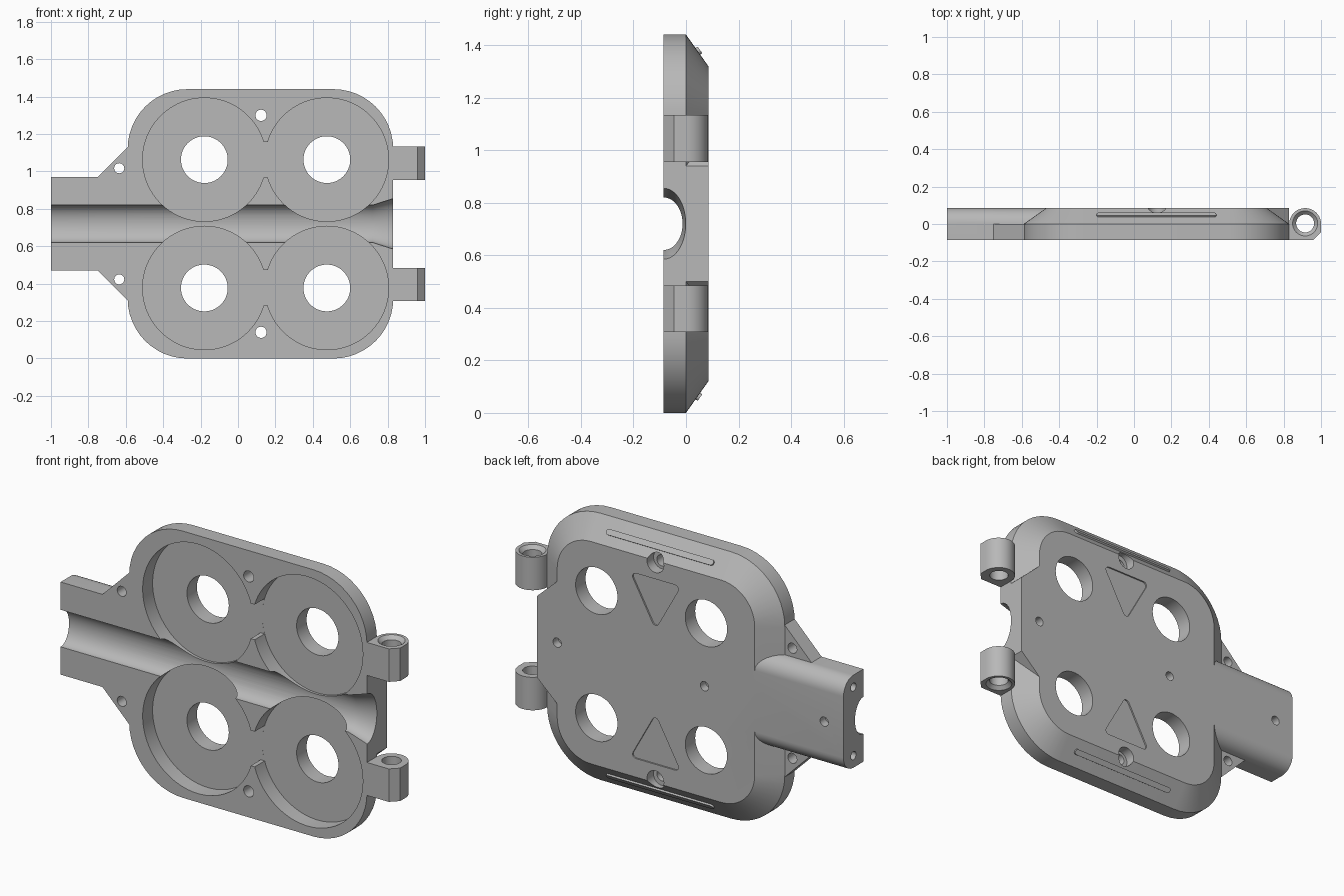
import bpy, bmesh, math
from mathutils import Matrix

cube = bpy.data.objects.get("Cube")
if cube:
    bpy.data.objects.remove(cube, do_unlink=True)

MID = 0.72               # height of the mirror plane
FRONT, BACK = -0.085, 0.085

grey = bpy.data.materials.new("plain_grey")
grey.use_nodes = True
colour = (0.48, 0.48, 0.48, 1)
grey.diffuse_color = colour
next(n for n in grey.node_tree.nodes if n.type == 'BSDF_PRINCIPLED').inputs["Base Color"].default_value = colour


def loft(name, rings):
    """Closed solid through rings of 3D points."""
    bm = bmesh.new()
    loops = [[bm.verts.new(p) for p in ring] for ring in rings]
    n = len(loops[0])
    for a, b in zip(loops, loops[1:]):
        for i in range(n):
            j = (i + 1) % n
            bm.faces.new((a[i], a[j], b[j], b[i]))
    bm.faces.new(loops[0])
    bm.faces.new(loops[-1])
    bmesh.ops.recalc_face_normals(bm, faces=bm.faces)
    mesh = bpy.data.meshes.new(name)
    bm.to_mesh(mesh)
    bm.free()
    mesh.materials.append(grey)
    ob = bpy.data.objects.new(name, mesh)
    bpy.context.collection.objects.link(ob)
    return ob


AXES = {'x': lambda u, v, t: (t, u, v),
        'y': lambda u, v, t: (u, t, v),
        'z': lambda u, v, t: (u, v, t)}


def prism(name, pts, a, b, axis='y'):
    return loft(name, [[AXES[axis](u, v, t) for u, v in pts] for t in (a, b)])


def arc(cu, cv, ru, rv, start, end, steps):
    angles = [math.radians(start + (end - start) * i / steps) for i in range(steps + 1)]
    return [(cu + ru * math.cos(t), cv + rv * math.sin(t)) for t in angles]


def circle(cu, cv, r, steps=48):
    return arc(cu, cv, r, r, 0, 360, steps)[:-1]


def box(u0, u1, v0, v1):
    return [(u0, v0), (u1, v0), (u1, v1), (u0, v1)]


def rounded(u0, u1, v0, v1, r, steps=12):
    corners = ((u1 - r, v1 - r), (u0 + r, v1 - r), (u0 + r, v0 + r), (u1 - r, v0 + r))
    pts = []
    for i, (cu, cv) in enumerate(corners):
        pts += arc(cu, cv, r, r, 90 * i, 90 * i + 90, steps)
    return pts


def flip(pts, s):
    """Offsets from the mirror plane to heights, on side s."""
    return [(u, MID + s * v) for u, v in pts]


# Housing plate with sloped back rim
def outline(inset, y):
    pts = rounded(-0.59 + inset, 0.83 - inset, inset, 1.44 - inset, 0.32 - inset)
    return [(x, y, z) for x, z in pts]


body = loft("housing_plate", [outline(0, FRONT), outline(0, 0), outline(0.12, BACK)])
adds, cuts = [], []

# Cable neck, rounded on its back edges
neck = [(FRONT, 0.25), (FRONT, -0.25)]
neck += arc(0, -0.165, 0.085, 0.085, -90, 0, 10)
neck += arc(0, 0.165, 0.085, 0.085, 0, 90, 10)
adds.append(prism("cable_neck", flip(neck, 1), -1.0, -0.3, 'x'))

# Full-depth block between the hinges
half = [(0.83, 0.22), (0.70, 0.34), (0.55, 0.34)]
block = half + [(x, -z) for x, z in reversed(half)]
adds.append(prism("hinge_block", flip(block, 1), FRONT, BACK))

for s in (1, -1):
    # Gusset ears beside the neck
    ear = [(-0.77, 0.23), (-0.75, 0.25), (-0.57, 0.43), (-0.5, 0.23)]
    adds.append(prism("neck_gusset", flip(ear, s), FRONT, 0))
    cuts.append(prism("gusset_hole", flip(circle(-0.635, 0.297, 0.027, 24), s), -0.2, 0.2))

    # Hinge knuckles
    knuckle = [(0.76, FRONT), (0.96, FRONT), (1.0, -0.045)]
    knuckle += arc(0.915, 0.0, 0.085, 0.085, 0, 180, 20) + [(0.76, 0.0)]
    z0, z1 = MID + s * 0.235, MID + s * 0.413
    adds.append(prism("hinge_knuckle", knuckle, z0, z1, 'z'))
    cuts.append(prism("pin_hole", circle(0.915, 0.003, 0.048), z0 - s * 0.05, z1 + s * 0.05, 'z'))
    cuts.append(loft("pin_countersink", [
        [(x, y, z) for x, y in circle(0.915, 0.003, r)]
        for r, z in ((0.047, z1 - s * 0.02), (0.07, z1 + s * 0.003))]))

    # Round pockets with through holes
    for x in (-0.18, 0.475):
        cuts.append(prism("pocket", flip(circle(x, 0.343, 0.33, 96), s), -0.2, 0))
        cuts.append(prism("round_opening", flip(circle(x, 0.343, 0.125, 64), s), -0.2, 0.2))
    cuts.append(prism("pocket_gap", flip(box(0.125, 0.17, 0.248, 0.438), s), -0.2, -0.0005))

    # Screw holes with counterbore
    cuts.append(prism("screw_hole", flip(circle(0.123, 0.58, 0.03, 32), s), -0.2, 0.2))
    cuts.append(prism("screw_counterbore", flip(circle(0.123, 0.585, 0.05, 32), s), 0.03, 0.2))

    # Recessed triangle on the back
    tri = (arc(0.24, 0.48, 0.02, 0.02, -30, 90, 5) + arc(0.006, 0.48, 0.02, 0.02, 90, 210, 5)
           + arc(0.123, 0.27, 0.02, 0.02, 210, 330, 5))
    cuts.append(prism("triangle_recess", flip(tri, s), 0.077, 0.2))

    # Blind holes in the neck end
    cuts.append(prism("neck_end_hole", circle(0.0, MID + s * 0.185, 0.022, 24), -1.1, -0.9, 'x'))

    # Raised grip rib on the sloped rim
    rib = prism("grip_rib", rounded(-0.32, 0.32, -0.015, 0.015, 0.0149, 6), -0.01, 0.01)
    tilt = math.atan2(0.085, 0.12) * s
    rib.data.transform(Matrix.Translation((0.12, 0.045, MID + s * 0.656)) @ Matrix.Rotation(tilt, 4, 'X'))

# Cable channel with a flared mouth
stations = ((-1.1, 0.1, 0.072), (0.72, 0.1, 0.072), (0.83, 0.135, 0.084), (0.9, 0.157, 0.09))
cuts.append(loft("cable_channel", [
    [(x, y, z) for y, z in arc(FRONT, MID, depth, half_h, -90, 90, 32) + box(-0.2, -0.2, MID + half_h, MID - half_h)[:1]
     + [(-0.2, MID - half_h)]]
    for x, half_h, depth in stations]))

# Blind holes along the back centre line
for x in (-0.885, -0.17, 0.71):
    cuts.append(prism("back_hole", circle(x, MID, 0.025, 24), 0.04, 0.2))

# Combine the parts
bpy.context.view_layer.objects.active = body
for parts, mode in ((adds, 'UNION'), (cuts, 'DIFFERENCE')):
    for part in parts:
        mod = body.modifiers.new(part.name, 'BOOLEAN')
        mod.operation, mod.solver, mod.object = mode, 'EXACT', part
        bpy.ops.object.modifier_apply(modifier=mod.name)
        bpy.data.objects.remove(part, do_unlink=True)

# Smooth the round walls, keep the edges sharp
for ob in bpy.context.scene.objects:
    ob.select_set(ob.type == 'MESH' and grey.name in ob.data.materials)
bpy.ops.object.shade_smooth_by_angle(angle=math.radians(25))
